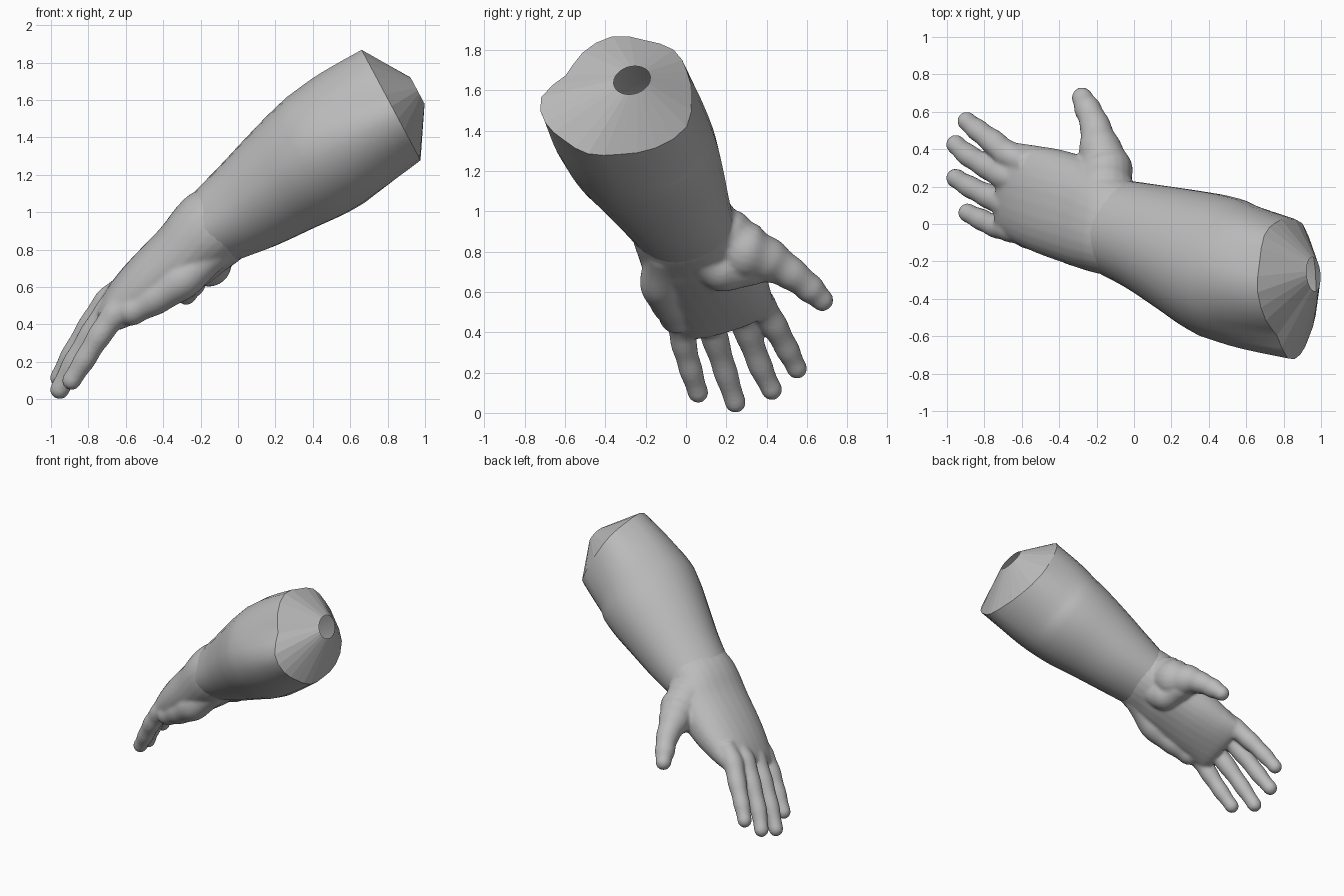
import bpy, bmesh, math
from mathutils import Vector

cube = bpy.data.objects.get("Cube")
if cube:
    bpy.data.objects.remove(cube, do_unlink=True)

skin = bpy.data.materials.new("plain grey")
skin.use_nodes = True
grey = (0.5, 0.5, 0.5, 1)
skin.diffuse_color = grey
skin.node_tree.nodes["Principled BSDF"].inputs["Base Color"].default_value = grey

# Limb frame: along points to the elbow, side across, up out of the hand's back
along = Vector((0.785, -0.267, 0.559)).normalized()
side = Vector((0, 0, 1)).cross(along).normalized()
up = along.cross(side)
SIDES = 28


def catmull(rows, steps):
    """Smoothly interpolate rows of numbers."""
    out = []
    for i in range(len(rows) - 1):
        p = [rows[max(i - 1, 0)], rows[i], rows[i + 1], rows[min(i + 2, len(rows) - 1)]]
        for k in range(steps):
            t = k / steps
            out.append([0.5 * (2 * b + (c - a) * t + (2 * a - 5 * b + 4 * c - d) * t * t
                               + (3 * b - a - 3 * c + d) * t ** 3) for a, b, c, d in zip(*p)])
    return out + [list(rows[-1])]


def section(row, outline=None, blend=0.0, power=1.0):
    """Oval ring from x, y, z, half width, half height, tilt in degrees."""
    x, y, z, a, b, tilt = row
    tilt = math.radians(tilt)
    u = side * math.cos(tilt) + up * math.sin(tilt)
    v = up * math.cos(tilt) - side * math.sin(tilt)
    ring = []
    for i in range(SIDES):
        t = 2 * math.pi * i / SIDES
        c, s = math.cos(t), math.sin(t)
        r = 1 + blend * (outline[i][0] - 1) if outline else 1
        ring.append(Vector((x, y, z)) + u * (a * r * math.copysign(abs(c) ** power, c))
                    + v * (b * r * math.copysign(abs(s) ** power, s)))
    return ring


def cut_shift(p, x, z):
    """Distance in x from p to the sloping elbow cut through x, z."""
    return x - 0.533 * (p.z - z) - p.x


def tube(points, sides=20, steps=8):
    """Rings of a round finger with slight joint swellings and a domed tip."""
    rows = catmull(points, steps)
    rings = []
    for i, row in enumerate(rows):
        tan = (Vector(rows[min(i + 1, len(rows) - 1)][:3]) - Vector(rows[max(i - 1, 0)][:3])).normalized()
        u = tan.cross(up).normalized()
        v = u.cross(tan)
        r = row[3] * (1 + 0.035 * math.cos(2 * math.pi * i / steps))
        ends = [(0, 1)]
        if i == len(rows) - 1:
            ends += [(math.sin(t), math.cos(t)) for t in (0.4, 0.8, 1.15, 1.4)]
        for push, size in ends:
            mid = Vector(row[:3]) + tan * r * push
            rings.append([mid + (u * math.cos(w) + v * math.sin(w)) * r * size
                          for w in (2 * math.pi * k / sides for k in range(sides))])
    return rings


def loft(bm, rings, capped):
    loops = [[bm.verts.new(p) for p in ring] for ring in rings]
    n = len(loops[0])
    for lo, hi in zip(loops, loops[1:]):
        for i in range(n):
            j = (i + 1) % n
            bm.faces.new((lo[i], lo[j], hi[j], hi[i]))
    if capped:
        bm.faces.new(loops[0])
        bm.faces.new(loops[-1])


def finish(bm, name, smooth):
    bmesh.ops.recalc_face_normals(bm, faces=bm.faces)
    mesh = bpy.data.meshes.new(name)
    bm.to_mesh(mesh)
    bm.free()
    mesh.materials.append(skin)
    for f in mesh.polygons:
        f.use_smooth = smooth
    obj = bpy.data.objects.new(name, mesh)
    bpy.context.collection.objects.link(obj)
    return obj


# Forearm, from the uneven elbow rim to the wrist
forearm_rows = [
    (0.82, -0.345, 1.567, 0.375, 0.345, 0),
    (0.586, -0.278, 1.417, 0.385, 0.355, 0),
    (0.40, -0.206, 1.28, 0.37, 0.337, 0),
    (0.227, -0.135, 1.158, 0.33, 0.299, 0),
    (0.048, -0.066, 1.029, 0.287, 0.256, 0),
    (-0.128, -0.01, 0.915, 0.255, 0.21, 3),
]
rim = [1.04, 1.01, 1.05, 1.01, 1.08, 0.98, 0.86, 1.05, 1.02, 0.96, 1.01, 1.02, 1.13, 1.19, 1.04]
outline = catmull([(r,) for r in rim], 2)
arm_rows = catmull(forearm_rows, 5)
arm_rings = [section(r, outline, max(0.15, 1 - 0.13 * i)) for i, r in enumerate(arm_rows)]
# Slant the elbow cut, easing the rings behind it
shifts = [cut_shift(p, 0.66, 1.87) for p in arm_rings[0]]
for i in range(8):
    for p, shift in zip(arm_rings[i], shifts):
        p.x += shift * (1 - i / 8)
bm = bmesh.new()
loft(bm, arm_rings, False)
finish(bm, "forearm", True)

# Faceted elbow end, running in to an open round hole
hole = section((0.96, -0.268, 1.65, 0.095, 0.085, 0))
for p in hole:
    p.x += cut_shift(p, 0.96, 1.65)
bm = bmesh.new()
loft(bm, [arm_rings[0], hole], False)
finish(bm, "elbow_end", False)

# Hand: palm, fingers, thumb and palm pads fused into one skin
palm_rows = [
    (-0.05, -0.035, 0.972, 0.252, 0.205, 2),
    (-0.128, -0.008, 0.917, 0.266, 0.218, 3),
    (-0.20, 0.025, 0.855, 0.278, 0.212, 6),
    (-0.29, 0.066, 0.765, 0.288, 0.195, 8),
    (-0.45, 0.12, 0.64, 0.286, 0.168, 12),
    (-0.57, 0.157, 0.55, 0.272, 0.137, 16),
    (-0.66, 0.185, 0.482, 0.26, 0.10, 20),
    (-0.70, 0.20, 0.455, 0.24, 0.07, 20),
]
digits = [
    # little finger
    [(-0.58, -0.045, 0.54, 0.07), (-0.66, -0.025, 0.45, 0.072), (-0.74, -0.01, 0.34, 0.063),
     (-0.82, 0.025, 0.21, 0.057), (-0.89, 0.06, 0.10, 0.05)],
    # ring finger
    [(-0.58, 0.09, 0.57, 0.075), (-0.68, 0.11, 0.48, 0.077), (-0.78, 0.15, 0.35, 0.065),
     (-0.88, 0.20, 0.19, 0.058), (-0.953, 0.245, 0.052, 0.051)],
    # middle finger
    [(-0.58, 0.23, 0.61, 0.075), (-0.69, 0.26, 0.52, 0.078), (-0.79, 0.31, 0.39, 0.066),
     (-0.89, 0.37, 0.23, 0.059), (-0.953, 0.425, 0.115, 0.051)],
    # index finger
    [(-0.57, 0.32, 0.63, 0.07), (-0.67, 0.37, 0.54, 0.073), (-0.755, 0.44, 0.43, 0.065),
     (-0.84, 0.505, 0.31, 0.058), (-0.895, 0.55, 0.22, 0.05)],
    # thumb
    [(-0.14, 0.12, 0.90, 0.145), (-0.155, 0.20, 0.86, 0.15), (-0.155, 0.30, 0.797, 0.142),
     (-0.185, 0.42, 0.75, 0.108), (-0.21, 0.53, 0.685, 0.08), (-0.25, 0.62, 0.612, 0.07),
     (-0.277, 0.675, 0.56, 0.055)],
    # pad at the root of the thumb
    [(-0.10, 0.06, 0.80, 0.10), (-0.155, 0.18, 0.72, 0.115), (-0.175, 0.33, 0.725, 0.09)],
    # heel pad below the little finger
    [(-0.13, -0.10, 0.80, 0.105), (-0.30, -0.12, 0.64, 0.105), (-0.45, -0.08, 0.54, 0.09),
     (-0.57, -0.05, 0.475, 0.08)],
]
bm = bmesh.new()
loft(bm, [section(r, power=0.9) for r in catmull(palm_rows, 5)], True)
for points in digits:
    loft(bm, tube(points), True)
hand = finish(bm, "hand", True)
fuse = hand.modifiers.new("fuse", 'REMESH')
fuse.mode = 'VOXEL'
fuse.voxel_size = 0.011
fuse.use_smooth_shade = True
soften = hand.modifiers.new("soften", 'SMOOTH')
soften.factor = 0.5
soften.iterations = 9
